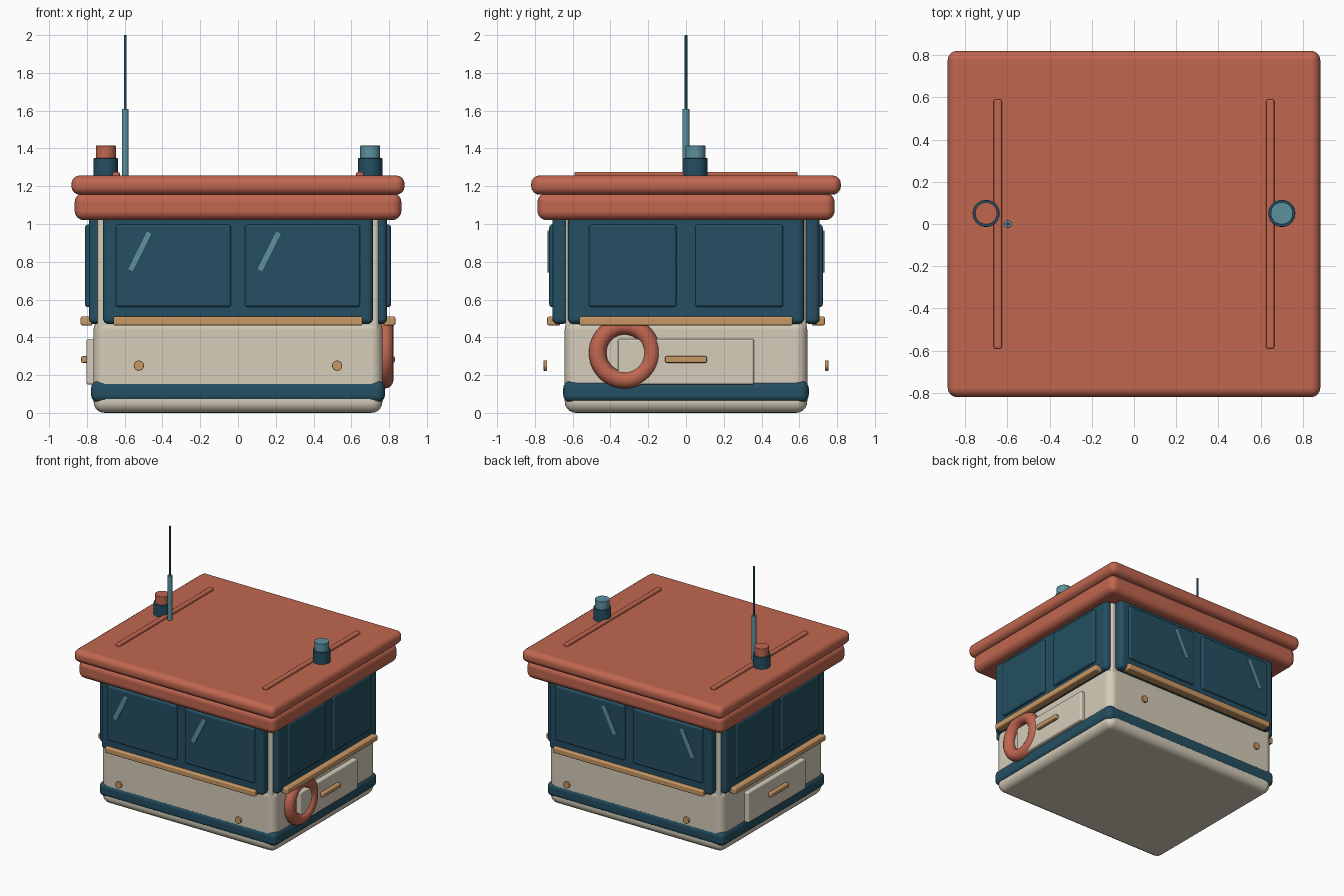
import bpy
import bmesh
from math import radians, atan2
from mathutils import Matrix, Vector

cube = bpy.data.objects.get("Cube")
if cube:
    bpy.data.objects.remove(cube, do_unlink=True)


def material(name, rgb):
    mat = bpy.data.materials.new(name)
    mat.use_nodes = True
    mat.diffuse_color = (*rgb, 1)
    mat.node_tree.nodes["Principled BSDF"].inputs["Base Color"].default_value = (*rgb, 1)
    return mat


CORAL = material("coral red", (0.53, 0.135, 0.08))
NAVY = material("deep teal", (0.018, 0.078, 0.122))
TEAL = material("pale teal", (0.107, 0.285, 0.345))
CREAM = material("cream", (0.67, 0.61, 0.49))
WOOD = material("warm wood", (0.58, 0.315, 0.13))


def finish(name, bm, mat, bevel=0, segments=4):
    mesh = bpy.data.meshes.new(name)
    bm.to_mesh(mesh)
    bm.free()
    mesh.materials.append(mat)
    obj = bpy.data.objects.new(name, mesh)
    bpy.context.collection.objects.link(obj)
    if bevel:
        mod = obj.modifiers.new("rounded edges", 'BEVEL')
        mod.width, mod.segments = bevel, segments
        mod.limit_method = 'ANGLE'
        mod.angle_limit = radians(40)
        mod.harden_normals = True
        mesh.shade_smooth()
    return obj


def box(name, x, y, z, mat, bevel=0.0, segments=4):
    """Rounded box between the given (low, high) limits on each axis."""
    bm = bmesh.new()
    bmesh.ops.create_cube(bm, size=1)
    for v in bm.verts:
        v.co = Vector([(a + b) / 2 + c * (b - a) for (a, b), c in zip((x, y, z), v.co)])
    return finish(name, bm, mat, bevel, segments)


def span(side, inner, outer):
    return tuple(sorted((side * inner, side * outer)))


def rod(name, centre, radius, length, mat, axis='Z', bevel=0.004):
    bm = bmesh.new()
    turn = Matrix.Rotation(radians(90), 4, 'X') if axis == 'Y' else Matrix()
    bmesh.ops.create_cone(bm, cap_ends=True, segments=32, radius1=radius, radius2=radius,
                          depth=length, matrix=Matrix.Translation(centre) @ turn)
    return finish(name, bm, mat, bevel, 2)


# Hull, cabin core and bumper band
box("lower_body", (-0.765, 0.765), (-0.642, 0.642), (0, 0.5), CREAM, 0.06, 5)
box("cabin_core", (-0.745, 0.745), (-0.637, 0.637), (0.4, 1.06), CREAM, 0.02)
box("bumper_band", (-0.778, 0.778), (-0.65, 0.65), (0.055, 0.17), NAVY, 0.04)

# Two stacked roof slabs
box("roof_lower_slab", (-0.865, 0.865), (-0.787, 0.787), (1.02, 1.165), CORAL, 0.05)
box("roof_upper_slab", (-0.882, 0.882), (-0.82, 0.82), (1.155, 1.257), CORAL, 0.045)

# Front and back walls with windows, glints, trim and studs
for side, label in ((-1, "front"), (1, "back")):
    box(f"{label}_wall", (-0.715, 0.715), span(side, 0.625, 0.708), (0.47, 1.05), NAVY, 0.03)
    box(f"{label}_trim", (-0.66, 0.66), span(side, 0.665, 0.735), (0.463, 0.51), WOOD, 0.01)
    for x in (-0.342, 0.342):
        box(f"{label}_window", (x - 0.305, x + 0.305), span(side, 0.69, 0.724),
            (0.56, 0.997), NAVY, 0.015)
    for x in (-0.52, 0.165):
        glint = box(f"{label}_glint", (-0.017, 0.017), (-0.004, 0.004), (-0.115, 0.115), TEAL)
        glint.location = (x, side * 0.728, 0.855)
        glint.rotation_euler = (0, atan2(0.1, 0.2), 0)
    for x in (-0.525, 0.525):
        rod(f"{label}_stud", (x, side * 0.745, 0.25), 0.027, 0.02, WOOD, 'Y')

# Side walls with windows, trim, hatch and handle
for side, label in ((-1, "right"), (1, "left")):
    box(f"{label}_wall", span(side, 0.71, 0.79), (-0.625, 0.625), (0.47, 1.05), NAVY, 0.03)
    box(f"{label}_trim", span(side, 0.77, 0.833), (-0.565, 0.565), (0.463, 0.51), WOOD, 0.01)
    box(f"{label}_hatch", span(side, 0.75, 0.802), (-0.36, 0.36), (0.15, 0.392), CREAM, 0.012)
    box(f"{label}_handle", span(side, 0.795, 0.83), (-0.11, 0.11), (0.265, 0.3), WOOD, 0.008)
    for y in (-0.282, 0.282):
        box(f"{label}_window", span(side, 0.77, 0.81), (y - 0.232, y + 0.232),
            (0.56, 0.997), NAVY, 0.015)

    # Roof rail and signal lamp on each side
    box(f"{label}_roof_rail", (side * 0.645 - 0.019, side * 0.645 + 0.019), (-0.59, 0.59),
        (1.24, 1.276), CORAL, 0.008)
    rod(f"{label}_lamp_base", (side * 0.7, 0.05, 1.295), 0.064, 0.11, NAVY)
    rod(f"{label}_lamp", (side * 0.7, 0.05, 1.38), 0.053, 0.07, CORAL if side < 0 else TEAL)

# Life ring hanging on the left side
bpy.ops.mesh.primitive_torus_add(major_segments=48, minor_segments=16, major_radius=0.143,
                                 minor_radius=0.046, location=(0.777, -0.325, 0.318),
                                 rotation=(0, radians(90), 0))
ring = bpy.context.object
ring.name = "life_ring"
ring.data.materials.append(CORAL)
ring.data.shade_smooth()

# Antenna
rod("antenna_base", (-0.597, 0, 1.425), 0.018, 0.37, TEAL)
rod("antenna_whip", (-0.597, 0, 1.8), 0.007, 0.4, NAVY, bevel=0.002)
